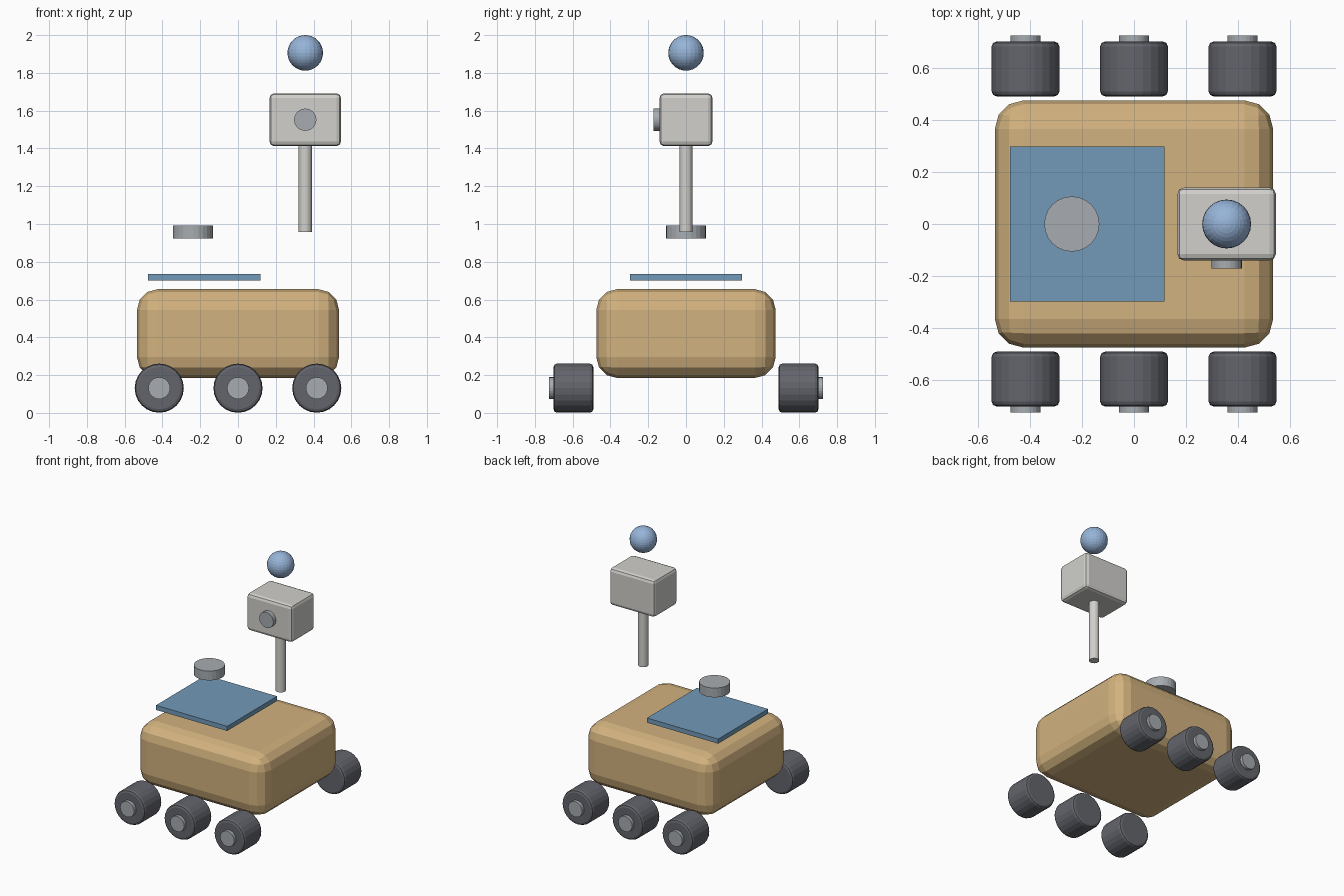
import bpy
import math

cube = bpy.data.objects.get("Cube")
if cube:
    bpy.data.objects.remove(cube, do_unlink=True)


def material(name, r, g, b):
    m = bpy.data.materials.new(name)
    m.use_nodes = True
    m.diffuse_color = (r, g, b, 1)
    bsdf = next(n for n in m.node_tree.nodes if n.type == "BSDF_PRINCIPLED")
    bsdf.inputs["Base Color"].default_value = (r, g, b, 1)
    return m


TAN = material("tan_hull", 0.645, 0.445, 0.209)
PALE = material("pale_grey", 0.638, 0.631, 0.604)
PANEL = material("panel_blue", 0.171, 0.323, 0.479)
RUBBER = material("dark_rubber", 0.125, 0.130, 0.150)
METAL = material("grey_metal", 0.386, 0.413, 0.440)
SKY = material("light_blue", 0.305, 0.456, 0.686)


def finish(name, mat, bevel=0, segments=2):
    ob = bpy.context.object
    ob.name = name
    ob.data.materials.append(mat)
    if bevel:
        mod = ob.modifiers.new("rounded_edges", "BEVEL")
        mod.width = bevel
        mod.segments = segments
        mod.limit_method = "ANGLE"
        mod.angle_limit = math.radians(40)
    return ob


def box(name, size, loc, mat, bevel=0, segments=2):
    bpy.ops.mesh.primitive_cube_add(size=1, location=loc)
    ob = bpy.context.object
    for v in ob.data.vertices:
        v.co = [c * s for c, s in zip(v.co, size)]
    return finish(name, mat, bevel, segments)


def cylinder(name, radius, depth, loc, mat, along_y=False, bevel=0):
    rot = (math.pi / 2, 0, 0) if along_y else (0, 0, 0)
    bpy.ops.mesh.primitive_cylinder_add(vertices=24, radius=radius, depth=depth,
                                        location=loc, rotation=rot)
    return finish(name, mat, bevel)


# Hull and deck equipment
box("body", (1.07, 0.95, 0.47), (0, 0, 0.42), TAN, 0.11, 3)
box("solar_panel", (0.594, 0.594, 0.035), (-0.179, 0, 0.718), PANEL)
cylinder("antenna_disc", 0.106, 0.07, (-0.239, 0, 0.957), METAL)

# Mast with camera head and beacon
MAST_X = 0.356
cylinder("mast", 0.035, 0.48, (MAST_X, 0, 1.197), PALE)
box("camera_head", (0.378, 0.28, 0.28), (MAST_X, 0, 1.552), PALE, 0.024)
cylinder("camera_lens", 0.059, 0.07, (MAST_X, -0.136, 1.552), METAL, True)
bpy.ops.mesh.primitive_uv_sphere_add(segments=24, ring_count=16, radius=0.094,
                                     location=(MAST_X, 0, 1.906))
finish("beacon", SKY)

# Three wheels with hubs on each side
for side, sign in (("front", -1), ("back", 1)):
    for place, x in (("right", -0.417), ("middle", 0), ("left", 0.417)):
        cylinder(f"{side}_{place}_wheel", 0.13, 0.21, (x, sign * 0.596, 0.131),
                 RUBBER, True, 0.018)
        cylinder(f"{side}_{place}_hub", 0.058, 0.07, (x, sign * 0.69, 0.131),
                 METAL, True)
